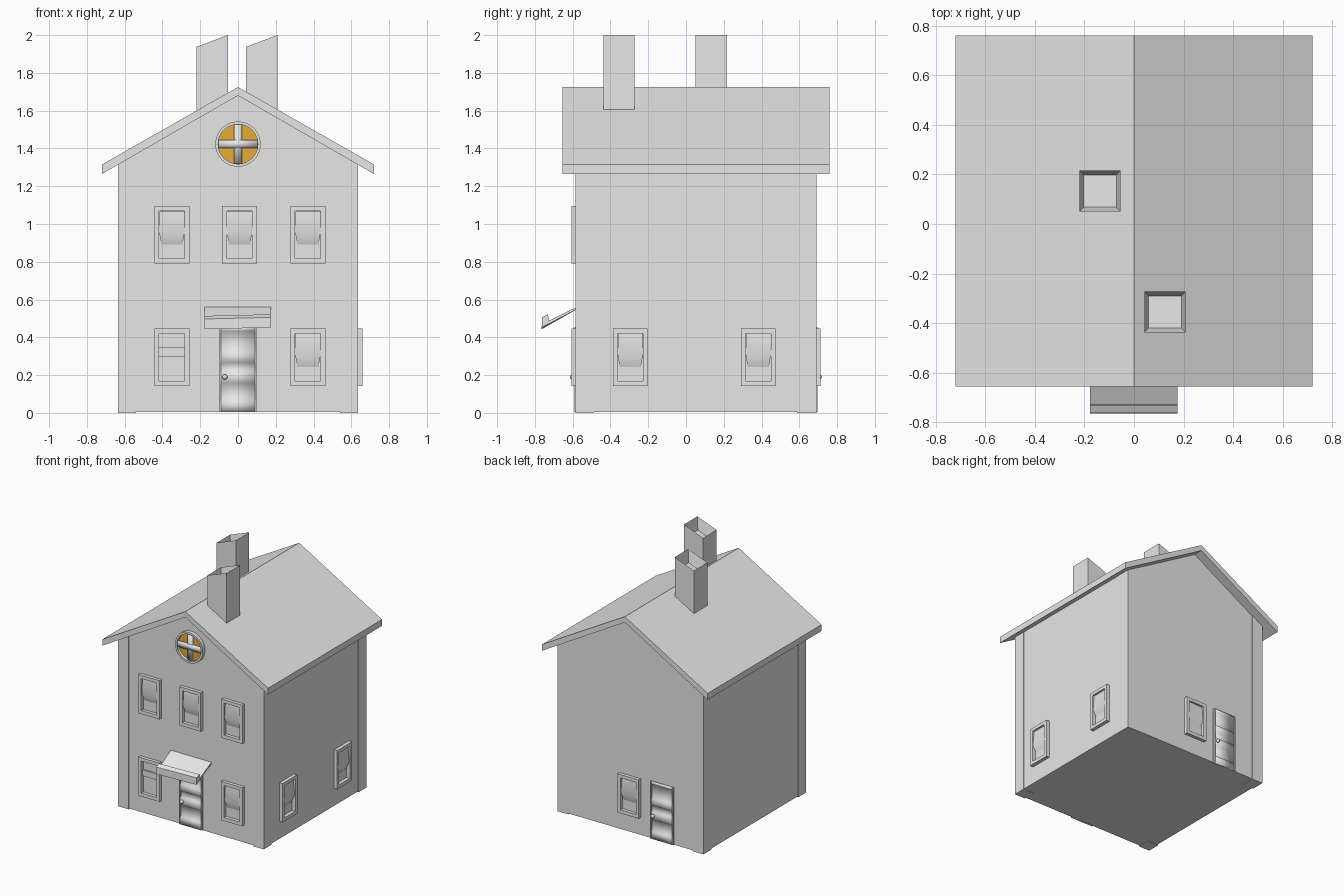
import bpy, bmesh
from math import pi, sin, cos
from mathutils import Matrix, Vector

if "Cube" in bpy.data.objects:
    bpy.data.objects.remove(bpy.data.objects["Cube"], do_unlink=True)


def material(name, rgb):
    m = bpy.data.materials.new(name)
    m.use_nodes = True
    m.diffuse_color = (*rgb, 1)
    m.node_tree.nodes["Principled BSDF"].inputs["Base Color"].default_value = (*rgb, 1)
    return m


GREY = material("plain grey", (0.8, 0.8, 0.8))
AMBER = material("amber glass", (0.95, 0.48, 0.045))


def finish(name, bm, mat=GREY, smooth=False, place=Matrix()):
    bmesh.ops.recalc_face_normals(bm, faces=bm.faces[:])
    bm.transform(place)
    mesh = bpy.data.meshes.new(name)
    bm.to_mesh(mesh)
    bm.free()
    mesh.materials.append(mat)
    for p in mesh.polygons:
        p.use_smooth = smooth
    ob = bpy.data.objects.new(name, mesh)
    bpy.context.collection.objects.link(ob)
    return ob


def prism_mesh(pts, a, b, axis="y"):
    """Extrude a 2D profile (other axis, z) from a to b along x or y."""
    bm = bmesh.new()
    point = lambda p, d: (p[0], d, p[1]) if axis == "y" else (d, p[0], p[1])
    low = [bm.verts.new(point(p, a)) for p in pts]
    high = [bm.verts.new(point(p, b)) for p in pts]
    bm.faces.new(low)
    bm.faces.new(high[::-1])
    for i in range(len(pts)):
        j = (i + 1) % len(pts)
        bm.faces.new((low[i], low[j], high[j], high[i]))
    return bm


def prism(name, pts, a, b, axis="y", **kw):
    return finish(name, prism_mesh(pts, a, b, axis), **kw)


def box(name, x0, x1, y0, y1, z0, z1, **kw):
    return prism(name, [(x0, z0), (x1, z0), (x1, z1), (x0, z1)], y0, y1, **kw)


def ring(name, inner, outer, y0, y1, **kw):
    """Bridge matching inner and outer outlines into a solid frame."""
    bm = bmesh.new()
    n = len(inner)
    loops = [[bm.verts.new((x, y, z)) for x, z in pts]
             for pts, y in ((outer, y1), (outer, y0), (inner, y0), (inner, y1))]
    for k in range(4):
        p, q = loops[k], loops[(k + 1) % 4]
        for i in range(n):
            j = (i + 1) % n
            bm.faces.new((p[i], p[j], q[j], q[i]))
    return finish(name, bm, **kw)


def wall_place(side, along):
    """Move a part drawn on y = 0 (outward is -y) onto one of the walls."""
    turn, offset = {"front": (0, 0.58), "left": (pi / 2, 0.632), "back": (pi, 0.685)}[side]
    return Matrix.Rotation(turn, 4, "Z") @ Matrix.Translation((along, -offset, 0))


# House body, floor to gable
SLOPE = 0.576
under = lambda x: 1.68 - SLOPE * abs(x)
prism("walls", [(-0.63, 0.005), (0.63, 0.005), (0.63, under(0.63)), (0, 1.685),
                (-0.63, under(0.63))], -0.58, 0.685)

# Corner boards
for sx, xn in ((-1, "right"), (1, "left")):
    for y0, y1, yn in ((-0.586, -0.488, "front"), (0.588, 0.69, "back")):
        prism(f"corner_board_{yn}_{xn}",
              [(sx * x, z) for x, z in ((0.54, 0), (0.635, 0), (0.635, under(0.635)),
                                        (0.54, under(0.54)))], y0, y1)

# Roof
prism("roof", [(-0.72, 1.265), (0, 1.68), (0.72, 1.265), (0.72, 1.315), (0, 1.725),
               (-0.72, 1.315)], -0.655, 0.76)

# Chimneys with slanted tops and tapered flues
for name, x, y in (("chimney_front", 0.042, -0.438), ("chimney_back", -0.22, 0.05)):
    w = 0.166
    bm = prism_mesh([(x, 1.5), (x + w, 1.5), (x + w, 2), (x, 1.938)], y, y + w)
    bm.normal_update()
    top = max(bm.faces, key=lambda f: f.calc_center_median().z)
    bmesh.ops.inset_region(bm, faces=[top], thickness=0.026)
    bmesh.ops.translate(bm, verts=top.verts[:], vec=Vector((0, 0, -0.09)))
    finish(name, bm)


# Windows
def rect(w, z0, z1):
    return [(-w, z0), (w, z0), (w, z1), (-w, z1)]


def curtain(name, z, place):
    """Pleated blind that folds back under its lower edge."""
    bm = bmesh.new()
    n = 24
    rows = []
    for half, dz, out in ((0.066, 0.277, 0.010), (0.066, 0.157, 0.021), (0.055, 0.102, 0.002)):
        rows.append([bm.verts.new((half * (2 * i / n - 1), -out - 0.002 * (i % 2), z + dz))
                     for i in range(n + 1)])
    for p, q in zip(rows, rows[1:]):
        for i in range(n):
            bm.faces.new((p[i], p[i + 1], q[i + 1], q[i]))
    ob = finish(name, bm, smooth=True, place=place)
    # Face the sheet outward
    mesh = ob.data
    outward = place.to_3x3() @ Vector((0, -1, 0))
    if mesh.polygons[0].normal.dot(outward) < 0:
        mesh.flip_normals()


def window(name, side, along, z, curtained=True):
    place = wall_place(side, along)
    ring(name + "_frame", rect(0.067, z + 0.027, z + 0.278), rect(0.092, z, z + 0.304),
         -0.026, 0.01, place=place)
    box(name + "_rail", -0.067, 0.067, -0.012, 0.005, z + 0.157, z + 0.204, place=place)
    if curtained:
        curtain(name + "_curtain", z, place)


for i, x in enumerate((-0.35, 0.008, 0.37)):
    window(f"upper_window_{i + 1}", "front", x, 0.79)
window("lower_window_right", "front", -0.35, 0.142, curtained=False)
window("lower_window_left", "front", 0.37, 0.142)
window("side_window_front", "left", -0.295, 0.142)
window("side_window_back", "left", 0.383, 0.142)
window("back_window", "back", -0.005, 0.142)


# Doors with raised rails and hollow panels
def door(name, side, along):
    place = wall_place(side, along)
    rails = ((0.005, 0.062), (0.16, 0.215), (0.27, 0.32), (0.435, 0.455))
    profile = [(0.005, 0.005)]
    for z0, z1 in rails:
        profile += [(-0.010, z0), (-0.010, z1), (-0.002, z1 + 0.006)]
        if z1 < 0.44:
            nxt = min(r[0] for r in rails if r[0] > z1)
            profile.append((-0.002, nxt - 0.006))
    profile[-1] = (0.005, 0.455)
    prism(name, profile, -0.098, 0.098, "x", smooth=True, place=place)
    for s in (-1, 1):
        box(f"{name}_stile_{'right' if s < 0 else 'left'}", min(s * 0.1, s * 0.09),
            max(s * 0.1, s * 0.09), -0.011, 0.005, 0.005, 0.456, place=place)
    bm = bmesh.new()
    bmesh.ops.create_uvsphere(bm, u_segments=16, v_segments=10, radius=0.014)
    finish(name + "_knob", bm, smooth=True,
           place=place @ Matrix.Translation((-0.07, -0.02, 0.19)))


door("front_door", "front", 0)
door("back_door", "back", 0.275)

# Canopy with an upturned lip, one end slightly lower
bm = prism_mesh([(-0.575, 0.562), (-0.728, 0.487), (-0.73, 0.522), (-0.762, 0.506),
                 (-0.764, 0.452), (-0.575, 0.55)], -0.178, 0.175, "x")
for v in bm.verts:
    if v.co.x < 0 and v.co.y < -0.7:
        v.co.z -= 0.009
finish("door_canopy", bm)


# Round gable window
def circle(r, n=32):
    return [(r * cos(2 * pi * i / n), r * sin(2 * pi * i / n)) for i in range(n)]


gable = Matrix.Translation((0, -0.58, 1.423))
ring("round_window_frame", circle(0.105), circle(0.12), -0.03, 0.01, place=gable)
prism("round_window_glass", circle(0.106), -0.006, 0.005, mat=AMBER, place=gable)
box("round_window_bar_upright", -0.021, 0.021, -0.018, 0, -0.104, 0.104, smooth=True, place=gable)
box("round_window_bar_level", -0.104, 0.104, -0.022, 0, -0.021, 0.021, smooth=True, place=gable)
